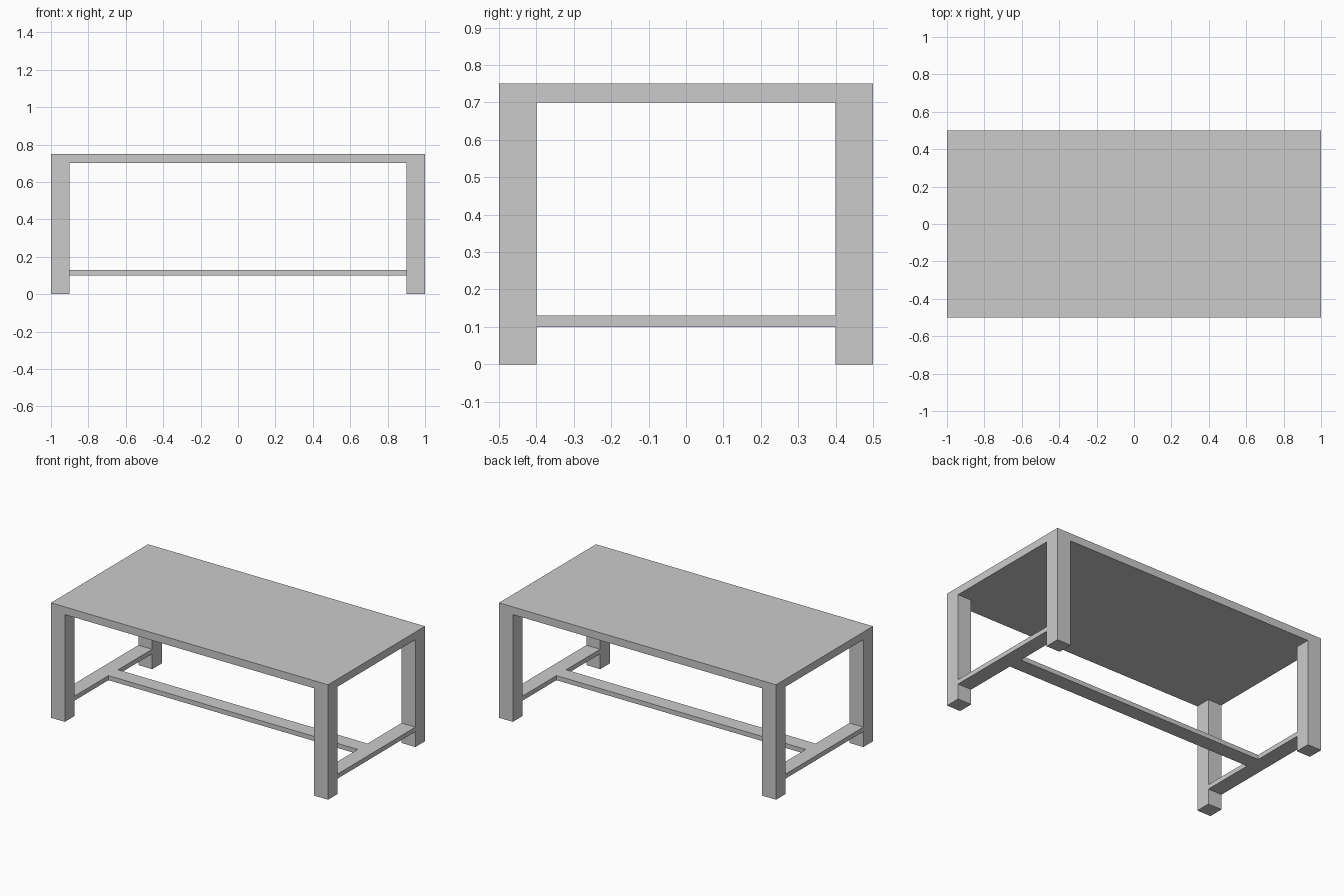
import bpy

if "Cube" in bpy.data.objects:
    bpy.data.objects.remove(bpy.data.objects["Cube"])


def box(name, x, y, z):
    """Flat-faced box given its (min, max) extents on each axis."""
    bpy.ops.mesh.primitive_cube_add(size=1)
    ob = bpy.context.object
    ob.name = name
    spans = (x, y, z)
    for v in ob.data.vertices:
        v.co = [lo if c < 0 else hi for c, (lo, hi) in zip(v.co, spans)]
    return ob


L, W, H = 1.0, 0.5, 0.75     # half length, half width, height
T = 0.1                      # leg and stretcher width
TOP = 0.70                   # underside of the top
RAIL = (0.10, 0.13)          # stretcher heights


def outer(side, half):
    """Extent of a T-wide strip flush with the +/- edge."""
    return (half - T, half) if side > 0 else (-half, T - half)


# Table top
box("table_top", (-L, L), (-W, W), (TOP, H))

for sx, xname in ((-1, "left"), (1, "right")):
    # Corner legs, flush with the top's edges
    for sy, yname in ((-1, "front"), (1, "back")):
        box(f"{yname}_{xname}_leg", outer(sx, L), outer(sy, W), (0, TOP))
    # Side stretcher between the two legs
    box(f"{xname}_stretcher", outer(sx, L), (T - W, W - T), RAIL)

# Long stretcher joining the side stretchers
box("centre_stretcher", (T - L, L - T), (-T / 2, T / 2), RAIL)
